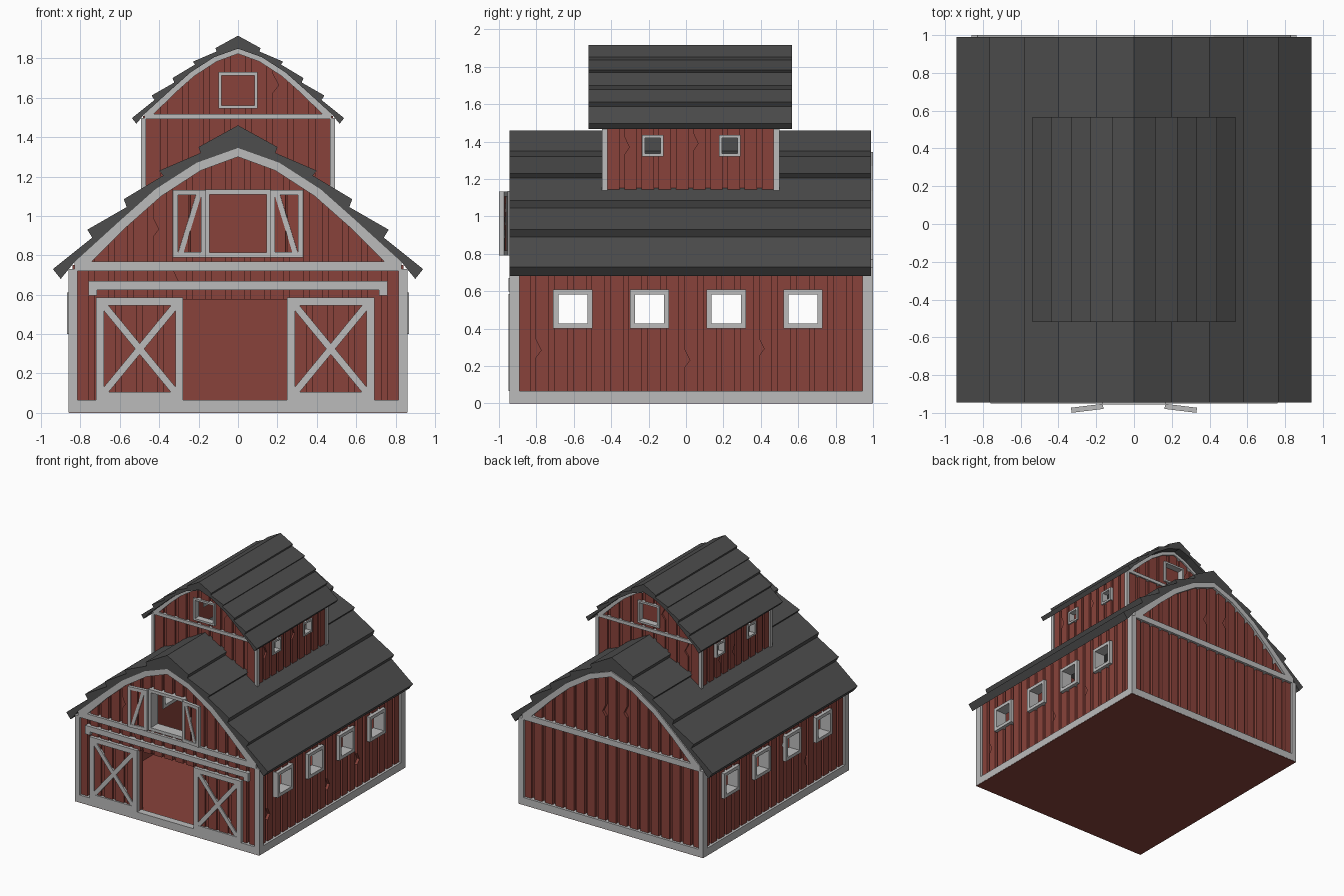
import bpy, bmesh, math, random
from mathutils import Vector

if "Cube" in bpy.data.objects:
    bpy.data.objects.remove(bpy.data.objects["Cube"])

random.seed(4)


def material(name, rgb):
    m = bpy.data.materials.new(name)
    m.diffuse_color = (*rgb, 1)
    m.use_nodes = True
    m.node_tree.nodes["Principled BSDF"].inputs["Base Color"].default_value = m.diffuse_color
    return m


RED = material("barn_red", (0.25, 0.055, 0.043))
DARK = material("roof_grey", (0.075, 0.075, 0.075))
TRIM = material("trim_grey", (0.5, 0.5, 0.5))


def part(name, mat, prisms):
    """One object from prisms (axis, polygon, start, end)."""
    bm = bmesh.new()
    for axis, pts, a, b in prisms:
        place = {"x": lambda u, v, t: (t, u, v), "y": lambda u, v, t: (u, t, v),
                 "z": lambda u, v, t: (u, v, t)}[axis]
        lo = [bm.verts.new(place(u, v, a)) for u, v in pts]
        hi = [bm.verts.new(place(u, v, b)) for u, v in pts]
        bm.faces.new(lo)
        bm.faces.new(hi[::-1])
        for i in range(len(pts)):
            j = (i + 1) % len(pts)
            bm.faces.new((lo[j], lo[i], hi[i], hi[j]))
    bmesh.ops.recalc_face_normals(bm, faces=bm.faces)
    me = bpy.data.meshes.new(name)
    bm.to_mesh(me)
    bm.free()
    if mat:
        me.materials.append(mat)
    ob = bpy.data.objects.new(name, me)
    bpy.context.collection.objects.link(ob)
    return ob


def rect(u0, u1, v0, v1):
    return [(u0, v0), (u1, v0), (u1, v1), (u0, v1)]


def frame(axis, u0, u1, v0, v1, w, a, b):
    return [(axis, r, a, b) for r in (
        rect(u0, u0 + w, v0, v1), rect(u1 - w, u1, v0, v1),
        rect(u0 + w, u1 - w, v0, v0 + w), rect(u0 + w, u1 - w, v1 - w, v1))]


def bar(p, q, w):
    p, q = Vector(p), Vector(q)
    n = (q - p).normalized().orthogonal() * w / 2
    return [tuple(c) for c in (p + n, q + n, q - n, p - n)]


def mirror(pts):
    """Right half listed from the centre outwards -> full left-to-right run."""
    return [(-u, v) for u, v in pts[:0:-1]] + pts


def wall(name, axis, outline, f, d, g, k, n, openings=(), chips=0):
    """Board wall: grooved plan trimmed to an outline, then openings and chips cut."""
    us = [p[0] for p in outline]
    u0, u1 = min(us) - 0.002, max(us) + 0.002
    p = (u1 - u0) / n
    plan = [(u0, f - d * k), (u0, f - d * g)]
    for i in range(n):
        a, b = u0 + (i + 0.14) * p, u0 + (i + 0.86) * p
        plan += [(a, f - d * g), (a, f), (b, f), (b, f - d * g)]
    plan += [(u1, f - d * g), (u1, f - d * k)]
    if axis == "x":
        plan = [(t, u) for u, t in plan]
    ob = part(name, RED, [("z", plan, -1, 3)])
    cutters = [("INTERSECT", [(axis, outline, f - 0.4, f + 0.4)])]
    if openings:
        cutters.append(("DIFFERENCE", [(axis, rect(*o), f - 0.3, f + 0.3) for o in openings]))
    if chips:
        top = max(v for _, v in outline)
        low = min(v for _, v in outline)
        notches = []
        for i in random.sample(range(1, n - 1), chips):
            e, z = u0 + (i + 0.13) * p, random.uniform(low + 0.15, top - 0.1)
            notches.append((axis, [(e, z - 0.05), (e + 0.3 * p, z - 0.01), (e, z + 0.05)],
                            f - d * g * 0.95, f + d * 0.1))
        cutters.append(("DIFFERENCE", notches))
    helpers = []
    for op, prisms in cutters:
        c = part("cutter", None, prisms)
        c.hide_render = True
        m = ob.modifiers.new("cut", "BOOLEAN")
        m.operation, m.object, m.solver = op, c, "EXACT"
        helpers.append(c)
    bpy.context.view_layer.update()
    me = bpy.data.meshes.new_from_object(ob.evaluated_get(bpy.context.evaluated_depsgraph_get()))
    ob.modifiers.clear()
    ob.data = me
    for c in helpers:
        bpy.data.objects.remove(c)
    return ob


# Half profiles of the gambrel gable, centre outwards
UNDER = [(0, 1.345), (0.21, 1.27), (0.42, 1.135), (0.6, 0.975), (0.83, 0.766)]
INNER = [(0, 1.3), (0.19, 1.23), (0.39, 1.1), (0.565, 0.945), (0.745, 0.766)]
SHINGLES = [(0, 1.46), (0.2, 1.35), (0.19, 1.32), (0.4, 1.23), (0.38, 1.205), (0.58, 1.085),
            (0.565, 1.045), (0.765, 0.93), (0.74, 0.89), (0.94, 0.73), (0.9, 0.68)]


def house(name, s, zo, yf, yb, r0, r1, bottom, boards, fronts, backs, sides, chips):
    """Gabled block; profiles are scaled by s and raised by zo."""
    def m(pts):
        return [(u * s, zo + v * s) for u, v in pts]
    # Stepped roof
    part(name + "_roof", DARK,
         [("y", m(mirror(SHINGLES) + mirror(UNDER)[::-1]), r0, r1)])
    # Gable and side walls
    outline = mirror(bottom)[::-1] + m(mirror(UNDER))
    ins, g, k = 0.02 * s, 0.025 * s, 0.06 * s
    wall(name + "_front_wall", "y", outline, yf + ins, -1, g, k, boards[0], fronts, chips)
    wall(name + "_back_wall", "y", outline, yb - ins, 1, g, k, boards[0], backs, chips)
    z0, z1 = bottom[-1][1], zo + 0.75 * s
    for side, d in (("left", -1), ("right", 1)):
        wall(f"{name}_{side}_wall", "x", rect(yf + 0.03 * s, yb - 0.03 * s, z0, z1),
             d * 0.84 * s, d, g, k, boards[1], sides, chips)
    # Corner posts, gable arches and cross beams
    trim = []
    for a, b in ((yf, yf + 0.055 * s), (yb - 0.055 * s, yb)):
        for d in (-1, 1):
            trim.append(("y", rect(*sorted((d * 0.815 * s, d * 0.86 * s)), z0, zo + 0.73 * s), a, b))
        trim.append(("y", m(mirror(UNDER) + mirror(INNER)[::-1]), a, b))
        trim.append(("y", m(rect(-0.83, 0.83, 0.72, 0.768)), a, b))
    part(name + "_trim", TRIM, trim)


# Main barn
barn_windows = [(y, y + 0.21, 0.4, 0.61) for y in (-0.71, -0.3, 0.11, 0.52)]
house("barn", 1, 0, -0.945, 1.0, -0.945, 0.99, [(0, 0.01), (0.84, 0.01)], (17, 19),
      [(-0.28, 0.25, 0.05, 0.575), (-0.16, 0.16, 0.81, 1.11)], [],
      [(a + .01, b - .01, c + .01, e - .01) for a, b, c, e in barn_windows], 3)
part("floor", RED, [("z", rect(-0.858, 0.858, -0.943, 0.998), 0, 0.06)])
part("base_band", TRIM, frame("z", -0.86, 0.86, -0.945, 1.0, 0.06, 0.003, 0.065))

# Upper storey standing on the barn roof
S = 0.573
cupola_windows = [(y, y + 0.115, 1.32, 1.435) for y in (-0.235, 0.177)]
gable = (-0.1, 0.1, 1.545, 1.73)
house("upper", S, 1.915 - 1.46 * S, -0.45, 0.5, -0.52, 0.567,
      [(0, 1.37), (0.21, 1.29), (0.42, 1.14), (0.48, 1.1)], (9, 10),
      [(-0.09, 0.09, 1.555, 1.72)], [(-0.09, 0.09, 1.555, 1.72)],
      [(a + .007, b - .007, c + .007, e - .007) for a, b, c, e in cupola_windows], 2)
part("upper_inner_panel", RED, [("y", rect(-0.13, 0.13, 1.53, 1.75), 0.435, 0.445)])

# Window frames
for side, d in (("left", -1), ("right", 1)):
    part(side + "_window_frames", TRIM,
         [f for w in barn_windows for f in frame("x", *w, 0.027, d * 0.77, d * 0.868)])
    part(side + "_upper_window_frames", TRIM,
         [f for w in cupola_windows for f in frame("x", *w, 0.016, d * 0.44, d * 0.492)])
part("upper_gable_window_frames", TRIM,
     frame("y", *gable, 0.016, -0.455, -0.4) + frame("y", *gable, 0.016, 0.45, 0.505))
part("loft_frame", TRIM, frame("y", -0.17, 0.17, 0.79, 1.135, 0.025, -0.955, -0.86))

# Sliding doors with cross braces
for side, x0 in (("left", -0.72), ("right", 0.25)):
    x1, z0, z1, w = x0 + 0.442, 0.065, 0.585, 0.04
    wall(side + "_door_boards", "y", rect(x0 + 0.01, x1 - 0.01, z0 + 0.01, z1 - 0.01),
         -0.938, -1, 0.012, 0.02, 4)
    ia, ib, ja, jb = x0 + w, x1 - w, z0 + w, z1 - w
    part(side + "_door_frame", TRIM, frame("y", x0, x1, z0, z1, w, -0.95, -0.915) + [
        ("y", bar((ia, ja), (ib, jb), 0.035), -0.948, -0.93),
        ("y", bar((ia, jb), (ib, ja), 0.035), -0.947, -0.93)])
part("door_rail", TRIM, [("y", rect(-0.76, 0.76, 0.625, 0.67), -0.95, -0.91)] + [
    ("y", rect(x, x + 0.045, 0.597, 0.625), -0.95, -0.91) for x in (-0.76, 0.715)])

# Loft shutters, slightly ajar
for side, d in (("left", -1), ("right", 1)):
    def span(a, b):
        return sorted((d * a, d * b))
    pieces = {
        "frame": (TRIM, frame("y", *span(0, 0.17), 0.79, 1.132, 0.026, -0.027, 0)
                  + [("y", bar((d * 0.035, 1.115), (d * 0.13, 0.81), 0.026), -0.025, -0.003)]),
        "boards": (RED, [("y", rect(*span(a, a + 0.065), 0.8, 1.12), -0.018, -0.008)
                         for a in (0.015, 0.09)]
                   + [("y", rect(*span(0.01, 0.16), 0.8, 1.12), -0.008, -0.004)])}
    for kind, (mat, prisms) in pieces.items():
        ob = part(f"{side}_shutter_{kind}", mat, prisms)
        ob.location = (d * 0.165, -0.952, 0)
        ob.rotation_euler.z = -d * math.radians(7)
